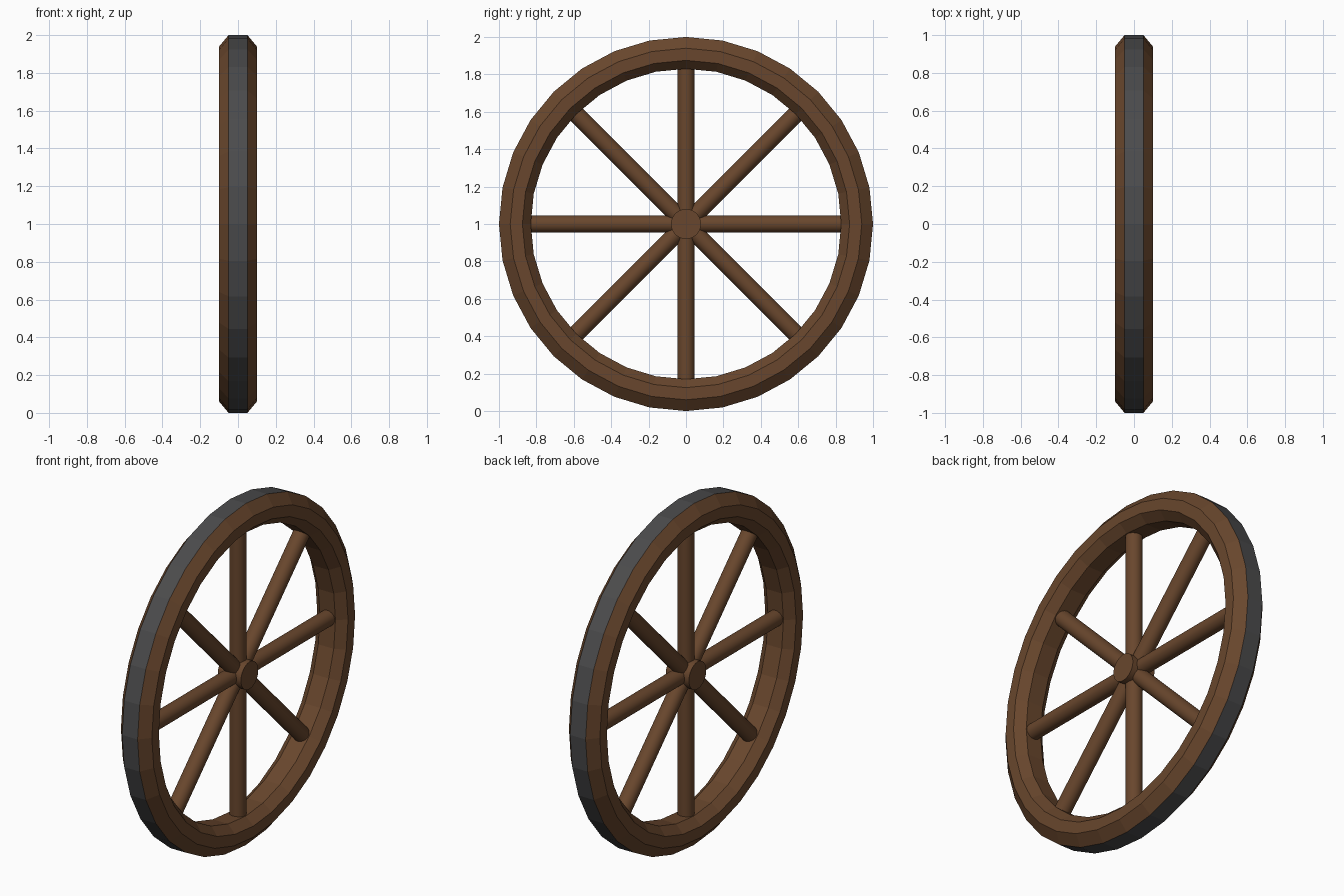
import bpy, math
from mathutils import Matrix, Vector

if "Cube" in bpy.data.objects:
    bpy.data.objects.remove(bpy.data.objects["Cube"])

SEGMENTS = 32
CENTRE = Vector((0, 0, 1))


def material(name, colour):
    mat = bpy.data.materials.new(name)
    mat.diffuse_color = (*colour, 1)
    mat.use_nodes = True
    mat.node_tree.nodes["Principled BSDF"].inputs["Base Color"].default_value = mat.diffuse_color
    return mat


wood = material("wood", (0.14, 0.062, 0.026))
iron = material("iron", (0.07, 0.07, 0.072))


def cylinder(name, radius, length, rotation, sides):
    bpy.ops.mesh.primitive_cylinder_add(vertices=sides, radius=radius, depth=length,
                                        location=CENTRE, rotation=rotation)
    obj = bpy.context.object
    obj.name = name
    obj.data.materials.append(wood)
    bpy.ops.object.shade_smooth_by_angle(angle=math.radians(35))
    return obj


# Rim: chamfered cross-section (x, radius) turned about the axle
profile = [(-0.05, 1.0), (0.05, 1.0), (0.1, 0.94), (0.1, 0.875),
           (0.05, 0.83), (-0.05, 0.83), (-0.1, 0.875), (-0.1, 0.94)]
n = len(profile)
verts, faces = [], []
for i in range(SEGMENTS):
    turn = Matrix.Rotation(math.tau * i / SEGMENTS, 3, 'X')
    verts += [CENTRE + turn @ Vector((x, 0, r)) for x, r in profile]
    j = (i + 1) % SEGMENTS
    for k in range(n):
        m = (k + 1) % n
        faces.append((i * n + k, i * n + m, j * n + m, j * n + k))
mesh = bpy.data.meshes.new("rim")
mesh.from_pydata(verts, [], faces)
mesh.materials.append(wood)
mesh.materials.append(iron)
# The outermost band of faces is the iron tyre
for face in mesh.polygons:
    face.material_index = 1 if face.index % n == 0 else 0
rim = bpy.data.objects.new("rim", mesh)
bpy.context.collection.objects.link(rim)

# Spokes: four rods running right across, ends sunk into the rim
for i in range(4):
    cylinder(f"spoke_{i + 1}", 0.046, 1.7, (math.pi * i / 4, 0, 0), 32)

# Hub along the axle
cylinder("hub", 0.08, 0.15, (0, math.pi / 2, 0), 32)
